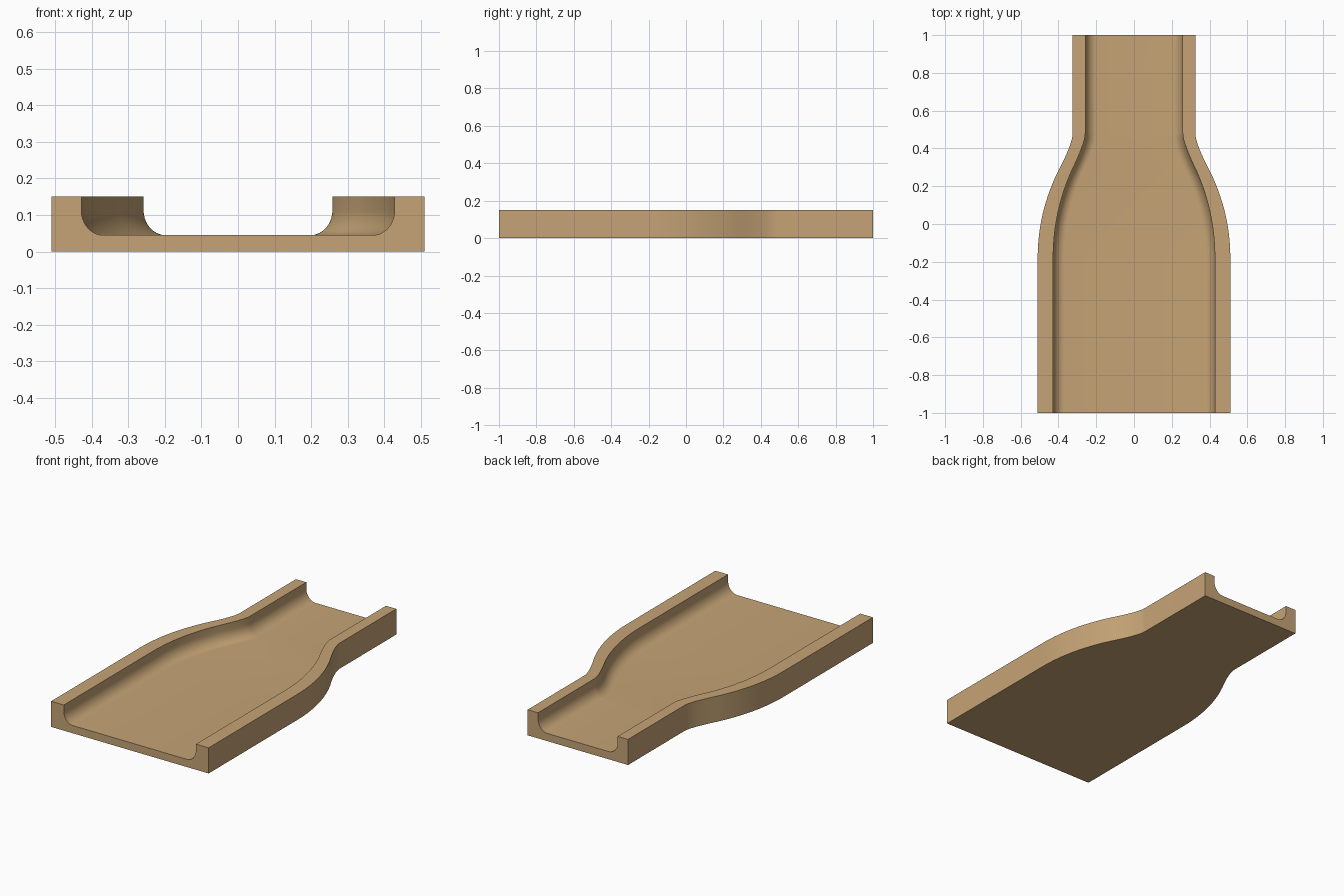
import bpy, bmesh, math

if "Cube" in bpy.data.objects:
    bpy.data.objects.remove(bpy.data.objects["Cube"])

HEIGHT, FLOOR = 0.15, 0.045   # rim height and channel floor height
FILLET_X, FILLET_Z = 0.06, 0.068
STEPS, ARC = 14, 10


def quad(a, b, c, t):
    return tuple((1 - t) ** 2 * p + 2 * t * (1 - t) * q + t * t * r
                 for p, q, r in zip(a, b, c))


def side_curve(wide, mid, narrow, c1, c2):
    """Half-width along y: straight, outward bend, inward bend, straight."""
    first = [quad((wide, -0.18), (wide, c1), mid, i / STEPS) for i in range(STEPS + 1)]
    second = [quad(mid, (narrow, c2), (narrow, 0.48), i / STEPS) for i in range(1, STEPS + 1)]
    return [(wide, -1.0)] + first + second + [(narrow, 1.0)]


outer = side_curve(0.51, (0.402, 0.28), 0.325, 0.06, 0.425)
inner = side_curve(0.428, (0.333, 0.275), 0.258, 0.06, 0.43)


def section(o, i):
    """Right half of the trough profile, from bottom edge round to the floor."""
    pts = [(o[0], o[1], 0), (o[0], o[1], HEIGHT), (i[0], i[1], HEIGHT)]
    for k in range(ARC + 1):
        a = k / ARC * math.pi / 2
        pts.append((i[0] - FILLET_X * (1 - math.cos(a)), i[1],
                    FLOOR + FILLET_Z * (1 - math.sin(a))))
    return pts


# Loft the full mirrored profile along the channel
bm = bmesh.new()
rings = []
for o, i in zip(outer, inner):
    half = section(o, i)
    ring = half + [(-x, y, z) for x, y, z in reversed(half)]
    rings.append([bm.verts.new(p) for p in ring])
n = len(rings[0])
for a, b in zip(rings, rings[1:]):
    for k in range(n):
        m = (k + 1) % n
        bm.faces.new((a[k], a[m], b[m], b[k]))
# End caps
bm.faces.new(rings[0])
bm.faces.new(rings[-1][::-1])
bmesh.ops.recalc_face_normals(bm, faces=bm.faces)

mesh = bpy.data.meshes.new("tapered_channel")
bm.to_mesh(mesh)
bm.free()
channel = bpy.data.objects.new("tapered_channel", mesh)
bpy.context.collection.objects.link(channel)

# Plain tan colour
tan = bpy.data.materials.new("tan")
tan.diffuse_color = (0.56, 0.37, 0.18, 1)
tan.use_nodes = True
tan.node_tree.nodes["Principled BSDF"].inputs["Base Color"].default_value = tan.diffuse_color
mesh.materials.append(tan)

bpy.context.view_layer.objects.active = channel
channel.select_set(True)
bpy.ops.object.shade_smooth_by_angle(angle=math.radians(35))
